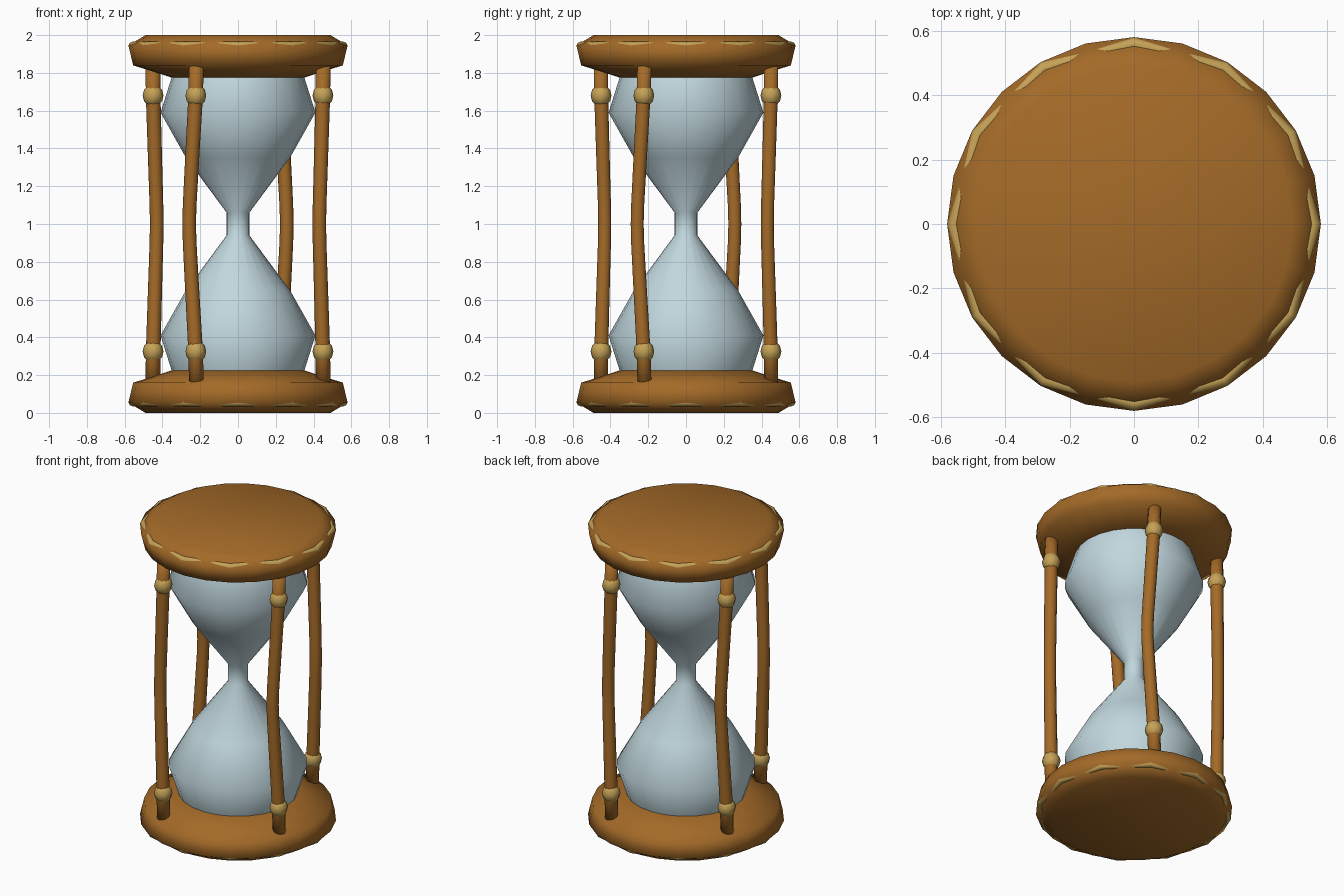
import bpy, bmesh, math
from mathutils import Vector

if "Cube" in bpy.data.objects:
    bpy.data.objects.remove(bpy.data.objects["Cube"])


def material(name, rgb):
    m = bpy.data.materials.new(name)
    m.diffuse_color = (*rgb, 1)
    m.use_nodes = True
    m.node_tree.nodes["Principled BSDF"].inputs["Base Color"].default_value = m.diffuse_color
    return m


WOOD = material("warm_wood", (0.37, 0.145, 0.021))
GOLD = material("pale_gold", (0.56, 0.36, 0.095))
GLASS = material("pale_blue_glass", (0.53, 0.68, 0.73))


def finish(name, bm, mat):
    bmesh.ops.recalc_face_normals(bm, faces=bm.faces)
    for f in bm.faces:
        f.smooth = True
    me = bpy.data.meshes.new(name)
    bm.to_mesh(me)
    bm.free()
    me.materials.append(mat)
    ob = bpy.data.objects.new(name, me)
    bpy.context.collection.objects.link(ob)
    return ob


def loft(name, rings, mat, caps=True, closed=False):
    """Skin a list of vertex rings, with optional end caps or closing loop."""
    bm = bmesh.new()
    vs = [[bm.verts.new(p) for p in ring] for ring in rings]
    n = len(vs[0])
    pairs = list(zip(vs, vs[1:])) + ([(vs[-1], vs[0])] if closed else [])
    for a, b in pairs:
        for i in range(n):
            j = (i + 1) % n
            bm.faces.new((a[i], a[j], b[j], b[i]))
    if caps and not closed:
        bm.faces.new(vs[0])
        bm.faces.new(vs[-1])
    return finish(name, bm, mat)


def circle(r, z, n, cx=0, cy=0):
    return [(cx + r * math.cos(math.tau * i / n), cy + r * math.sin(math.tau * i / n), z)
            for i in range(n)]


# End plates and their trim rings, mirrored about z = 1
plate = [(0.35, 0.225), (0.555, 0.16), (0.58, 0.055), (0.49, 0.0)]
for side in ("bottom", "top"):
    def flip(z, top=(side == "top")):
        return 2 - z if top else z
    loft(side + "_plate", [circle(r, flip(z), 24) for r, z in plate], WOOD)
    section = [(0.558 + 0.022 * math.cos(math.tau * k / 8),
                flip(0.057) + 0.022 * math.sin(math.tau * k / 8)) for k in range(8)]
    loft(side + "_trim_ring", [circle(r, z, 12) for r, z in section], GOLD, closed=True)

# Glass bulbs, mirrored about the neck
half = [(0.35, 0.22), (0.41, 0.41), (0.275, 0.65), (0.06, 0.94)]
profile = half + [(r, 2 - z) for r, z in reversed(half)]
loft("glass_bulbs", [circle(r, z, 24) for r, z in profile], GLASS, caps=False)

# Four posts bowed sideways at the middle, each with two beads
path = [(0.155, 0.0), (0.33, 0.12), (0.65, 0.58), (0.9, 0.93), (1.0, 1.0),
        (1.1, 0.93), (1.35, 0.58), (1.67, 0.12), (1.845, 0.0)]
for q in range(4):
    def centre(bow):
        a = math.radians(-26 - 5 * bow + 90 * q)
        r = 0.502
        return r * math.cos(a), r * math.sin(a)
    loft(f"post_{q + 1}", [circle(0.039 - 0.003 * b, z, 10, *centre(b)) for z, b in path], WOOD)
    for z in (0.325, 1.68):
        bm = bmesh.new()
        bmesh.ops.create_uvsphere(bm, u_segments=8, v_segments=6, radius=0.055)
        bmesh.ops.scale(bm, vec=(1, 1, 1.1), verts=bm.verts)
        x, y = centre(0.08)
        bmesh.ops.translate(bm, vec=Vector((x, y, z)), verts=bm.verts)
        finish(f"post_{q + 1}_{'lower' if z < 1 else 'upper'}_bead", bm, GOLD)
